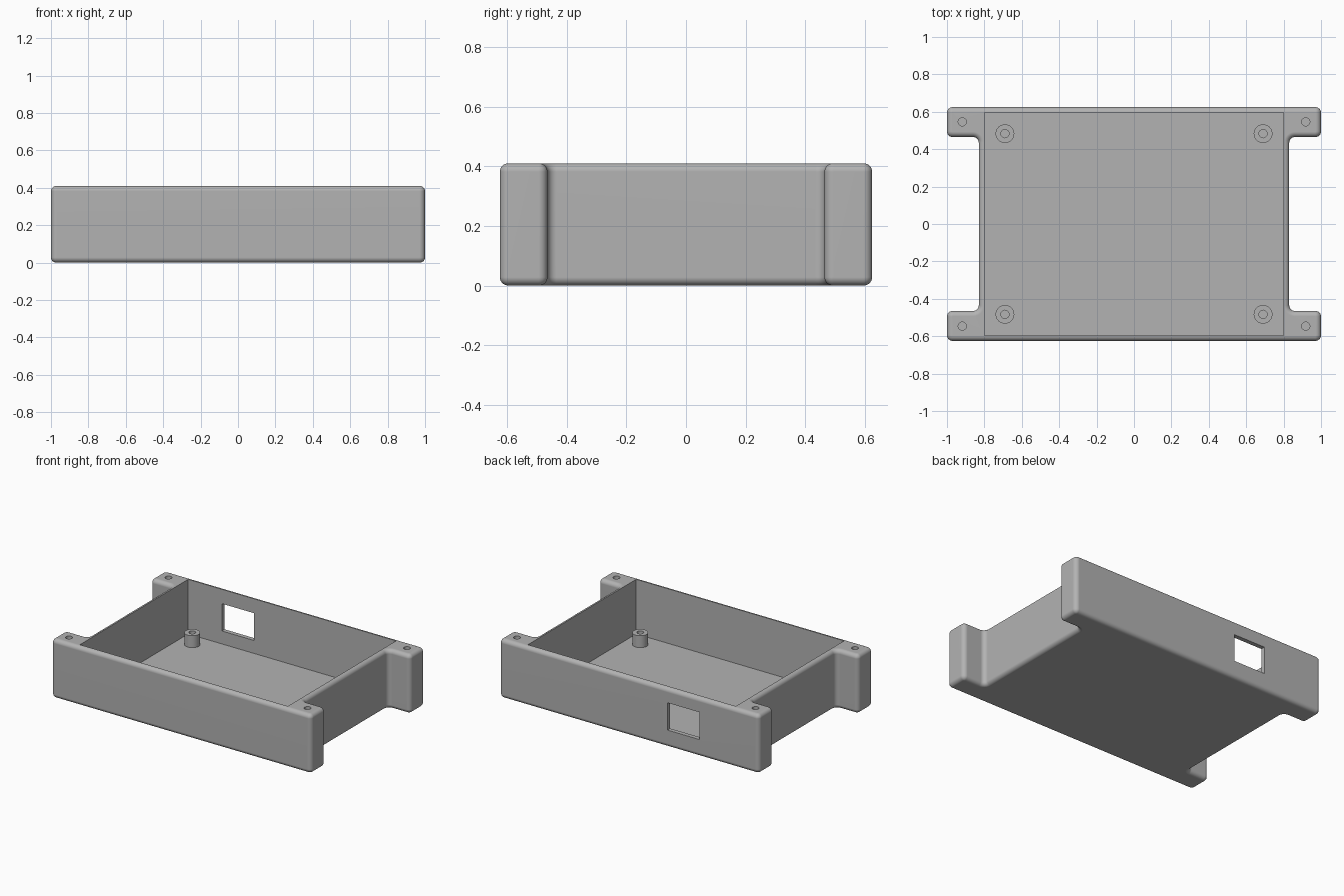
import bpy
import bmesh
from mathutils import Matrix, Vector

cube = bpy.data.objects.get("Cube")
if cube:
    bpy.data.objects.remove(cube, do_unlink=True)

HEIGHT = 0.41
FLOOR = 0.03
FILLET = 0.03

grey = bpy.data.materials.new("plain_grey")
grey.use_nodes = True
grey.diffuse_color = (0.45, 0.45, 0.45, 1)
grey.node_tree.nodes["Principled BSDF"].inputs["Base Color"].default_value = grey.diffuse_color


def add_object(name, bm):
    mesh = bpy.data.meshes.new(name)
    bmesh.ops.recalc_face_normals(bm, faces=bm.faces)
    bm.to_mesh(mesh)
    bm.free()
    obj = bpy.data.objects.new(name, mesh)
    bpy.context.collection.objects.link(obj)
    mesh.materials.append(grey)
    return obj


def block(name, low, high):
    low, high = Vector(low), Vector(high)
    bm = bmesh.new()
    place = Matrix.Translation((low + high) / 2) @ Matrix.Diagonal((*(high - low), 1))
    bmesh.ops.create_cube(bm, size=1, matrix=place)
    return add_object(name, bm)


def cylinder(name, x, y, radius, bottom, top):
    bm = bmesh.new()
    bmesh.ops.create_cone(bm, cap_ends=True, segments=32, radius1=radius, radius2=radius,
                          depth=top - bottom,
                          matrix=Matrix.Translation((x, y, (top + bottom) / 2)))
    return add_object(name, bm)


def activate(obj):
    bpy.ops.object.select_all(action="DESELECT")
    obj.select_set(True)
    bpy.context.view_layer.objects.active = obj


def cut(target, cutter):
    activate(target)
    mod = target.modifiers.new("cut", "BOOLEAN")
    mod.operation = "DIFFERENCE"
    mod.solver = "EXACT"
    mod.object = cutter
    bpy.ops.object.modifier_apply(modifier=mod.name)
    bpy.data.objects.remove(cutter, do_unlink=True)


def smooth(obj):
    activate(obj)
    bpy.ops.object.shade_smooth_by_angle(angle=0.6)
    mod = obj.modifiers.new("even_shading", "WEIGHTED_NORMAL")
    mod.keep_sharp = True


# Outer body: H-shaped plan, extruded and rounded
quarter = [(1, 0.625), (1, 0.465), (0.83, 0.465)]
plan = quarter + [(x, -y) for x, y in reversed(quarter)]
plan += [(-x, -y) for x, y in plan]
bm = bmesh.new()
base = bm.faces.new([bm.verts.new((x, y, 0)) for x, y in plan])
sides = bmesh.ops.extrude_face_region(bm, geom=[base])["geom"]
bmesh.ops.translate(bm, vec=(0, 0, HEIGHT), verts=[v for v in sides if isinstance(v, bmesh.types.BMVert)])
bmesh.ops.recalc_face_normals(bm, faces=bm.faces)
upright = [e for e in bm.edges if abs(e.verts[0].co.z - e.verts[1].co.z) > 0.1]
bmesh.ops.bevel(bm, geom=upright, offset=FILLET, segments=6, profile=0.5, affect="EDGES")
rims = [e for e in bm.edges if abs(e.verts[0].co.z - e.verts[1].co.z) < 0.001]
bmesh.ops.bevel(bm, geom=rims, offset=FILLET - 0.002, segments=6, profile=0.5, affect="EDGES")
tray = add_object("tray_body", bm)

# Cavity and the port window in the back wall
cut(tray, block("cavity_cutter", (-0.8, -0.595, FLOOR), (0.8, 0.595, 1)))
cut(tray, block("port_cutter", (-0.54, 0.5, 0.12), (-0.295, 0.7, 0.31)))

corners = [(sx, sy) for sx in (-1, 1) for sy in (-1, 1)]

# Screw holes in the four corner feet
for sx, sy in corners:
    cut(tray, cylinder("screw_cutter", sx * 0.918, sy * 0.546, 0.022, 0.22, 0.6))
smooth(tray)

# Hollow standoffs on the floor
for sx, sy in corners:
    name = ("back" if sy > 0 else "front") + ("_left" if sx > 0 else "_right") + "_standoff"
    x, y = sx * 0.69, sy * 0.483
    post = cylinder(name, x, y, 0.05, 0.02, 0.113)
    cut(post, cylinder("pilot_cutter", x, y, 0.022, FLOOR, 0.3))
    smooth(post)
